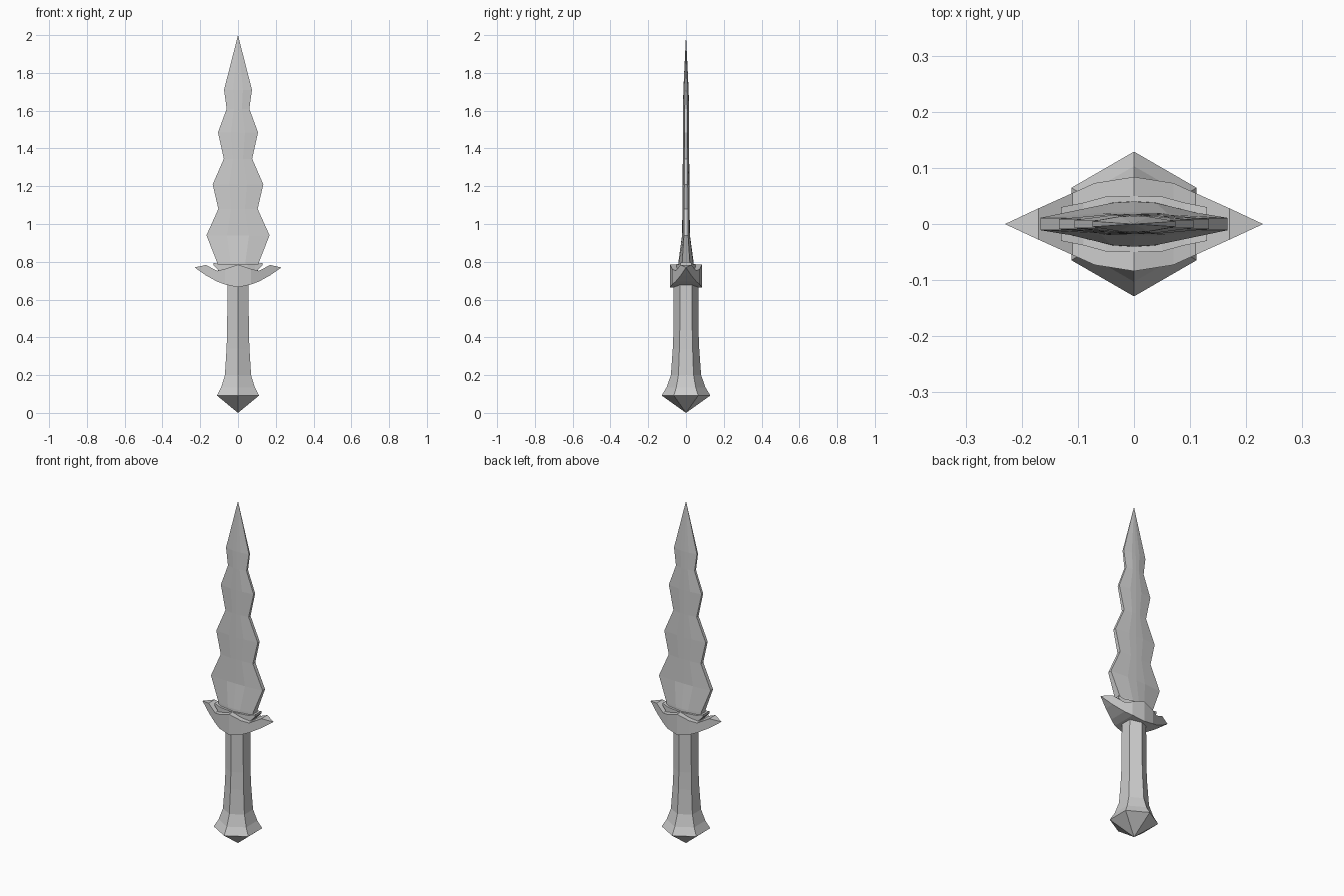
import bpy, bmesh, math

if "Cube" in bpy.data.objects:
    bpy.data.objects.remove(bpy.data.objects["Cube"])


def loft(name, rings):
    """Skin a list of equal-length point rings; cap both ends, flat shaded."""
    bm = bmesh.new()
    loops = [[bm.verts.new(p) for p in ring] for ring in rings]
    n = len(rings[0])
    for a, b in zip(loops, loops[1:]):
        for i in range(n):
            j = (i + 1) % n
            bm.faces.new((a[i], a[j], b[j], b[i]))
    bm.faces.new(loops[0])
    bm.faces.new(loops[-1])
    bmesh.ops.remove_doubles(bm, verts=bm.verts, dist=0.0005)
    bmesh.ops.recalc_face_normals(bm, faces=bm.faces)
    mesh = bpy.data.meshes.new(name)
    bm.to_mesh(mesh)
    bm.free()
    obj = bpy.data.objects.new(name, mesh)
    bpy.context.collection.objects.link(obj)
    return obj


def hexagon(r, z):
    return [(r * math.sin(i * math.pi / 3), r * math.cos(i * math.pi / 3), z)
            for i in range(6)]


def box_section(x, y, z0, z1):
    return [(x, -y, z0), (x, y, z0), (x, y, z1), (x, -y, z1)]


def mirrored(half):
    """Sections from centre outward -> full list from -x to +x."""
    left = [(-s[0], *s[1:]) for s in half[::-1] if s[0] > 0]
    return [box_section(*s) for s in left + half]


# six-sided grip flaring into a pointed pommel
grip = [(0.0001, 0.0), (0.129, 0.092), (0.103, 0.135), (0.08, 0.2),
        (0.07, 0.34), (0.066, 0.44), (0.065, 0.70)]
loft("grip_and_pommel", [hexagon(r, z) for r, z in grip])

# upswept crossguard: x, half depth, bottom z, top z
guard = [(0, 0.084, 0.665, 0.785), (0.07, 0.073, 0.68, 0.762),
         (0.11, 0.055, 0.695, 0.752), (0.17, 0.028, 0.728, 0.783),
         (0.23, 0.0001, 0.77, 0.7702)]
loft("crossguard", mirrored(guard))

# thin collar clasping the blade root
collar = [(0, 0.05, 0.73, 0.785), (0.05, 0.049, 0.735, 0.788),
          (0.09, 0.038, 0.74, 0.785), (0.13, 0.03, 0.782, 0.795)]
loft("blade_collar", mirrored(collar))

# wavy blade: z, half width, half thickness, edge half thickness
blade = [(0.74, 0.105, 0.042, 0.022), (0.80, 0.112, 0.040, 0.02),
         (0.94, 0.167, 0.021, 0.011), (1.08, 0.104, 0.019, 0.011),
         (1.21, 0.134, 0.018, 0.009), (1.345, 0.075, 0.017, 0.009),
         (1.485, 0.106, 0.017, 0.007), (1.61, 0.06, 0.016, 0.007),
         (1.71, 0.074, 0.014, 0.005), (2.0, 0.0001, 0.0001, 0.0001)]


def blade_section(z, w, t, e):
    m, k = w * 0.35, t * 0.94
    return [(w, -e, z), (w, e, z), (m, k, z), (0, t, z), (-m, k, z),
            (-w, e, z), (-w, -e, z), (-m, -k, z), (0, -t, z), (m, -k, z)]


loft("blade", [blade_section(*s) for s in blade])
